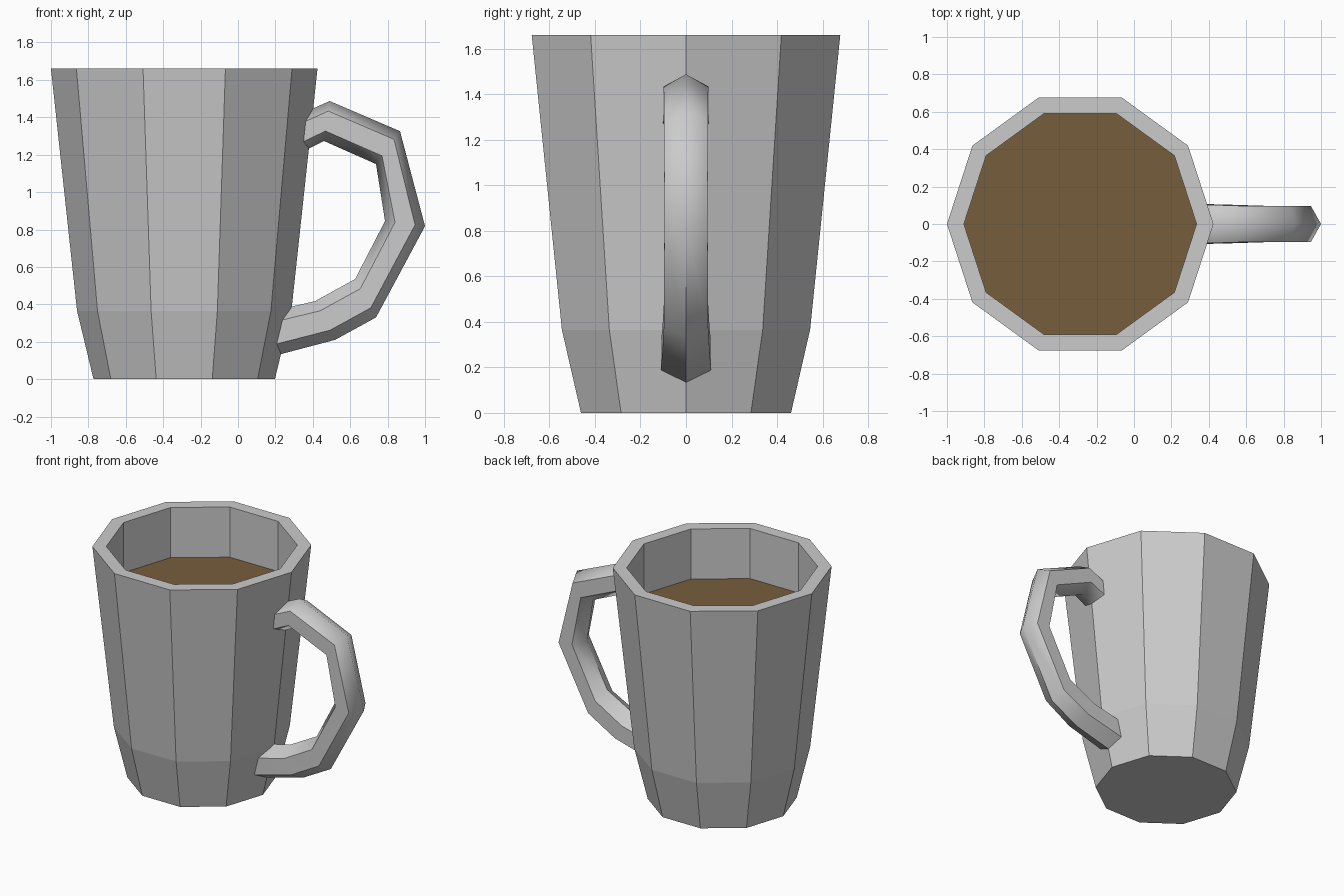
import bpy, bmesh, math

if "Cube" in bpy.data.objects:
    bpy.data.objects.remove(bpy.data.objects["Cube"])

SIDES = 10
CX = -0.2875          # mug axis
LIQUID_Z = 1.30
INNER_R = 0.622


def make_object(name, bm):
    bmesh.ops.recalc_face_normals(bm, faces=bm.faces)
    mesh = bpy.data.meshes.new(name)
    bm.to_mesh(mesh)
    bm.free()
    ob = bpy.data.objects.new(name, mesh)
    bpy.context.collection.objects.link(ob)
    return ob


def bridge(bm, a, b):
    n = len(a)
    for i in range(n):
        j = (i + 1) % n
        bm.faces.new((a[i], a[j], b[j], b[i]))


def ring(bm, r, z):
    step = math.tau / SIDES
    return [bm.verts.new((CX + r * math.cos(i * step), r * math.sin(i * step), z))
            for i in range(SIDES)]


# Mug body: ten-sided tapered shell with a flat rim and straight inner wall
bm = bmesh.new()
profile = [(0.485, 0), (0.573, 0.365), (0.7125, 1.66), (INNER_R, 1.66), (INNER_R, LIQUID_Z)]
rings = [ring(bm, r, z) for r, z in profile]
for a, b in zip(rings, rings[1:]):
    bridge(bm, a, b)
bm.faces.new(rings[0][::-1])
make_object("mug_body", bm)

# Drink surface, closing the shell at the fill level
bm = bmesh.new()
bm.faces.new(ring(bm, INNER_R, LIQUID_Z))
drink = make_object("drink", bm)
if drink.data.polygons[0].normal.z < 0:
    drink.data.flip_normals()
mat = bpy.data.materials.new("brown_drink")
mat.diffuse_color = (0.18, 0.11, 0.045, 1)
mat.use_nodes = True
mat.node_tree.nodes["Principled BSDF"].inputs["Base Color"].default_value = mat.diffuse_color
drink.data.materials.append(mat)

# Handle: hexagonal bar; each section is outer ridge x,z, inner ridge x,z, half width
sections = [
    (0.345, 1.422, 0.345, 1.216, 0.100),
    (0.490, 1.487, 0.460, 1.273, 0.098),
    (0.866, 1.326, 0.738, 1.150, 0.096),
    (1.000, 0.818, 0.786, 0.845, 0.095),
    (0.738, 0.330, 0.626, 0.535, 0.097),
    (0.519, 0.210, 0.412, 0.417, 0.104),
    (0.150, 0.113, 0.170, 0.361, 0.112),
]
hexagon = [(0, 0), (0.25, 1), (0.75, 1), (1, 0), (0.75, -1), (0.25, -1)]
bm = bmesh.new()
rings = [[bm.verts.new((ox + (ix - ox) * t, w * s, oz + (iz - oz) * t)) for t, s in hexagon]
         for ox, oz, ix, iz, w in sections]
for a, b in zip(rings, rings[1:]):
    bridge(bm, a, b)
bm.faces.new(rings[0])
bm.faces.new(rings[-1][::-1])
handle = make_object("handle", bm)

# Smooth along the handle's bends, sharp along its ridges
bpy.ops.object.select_all(action='DESELECT')
handle.select_set(True)
bpy.context.view_layer.objects.active = handle
bpy.ops.object.shade_smooth_by_angle(angle=math.radians(54))
